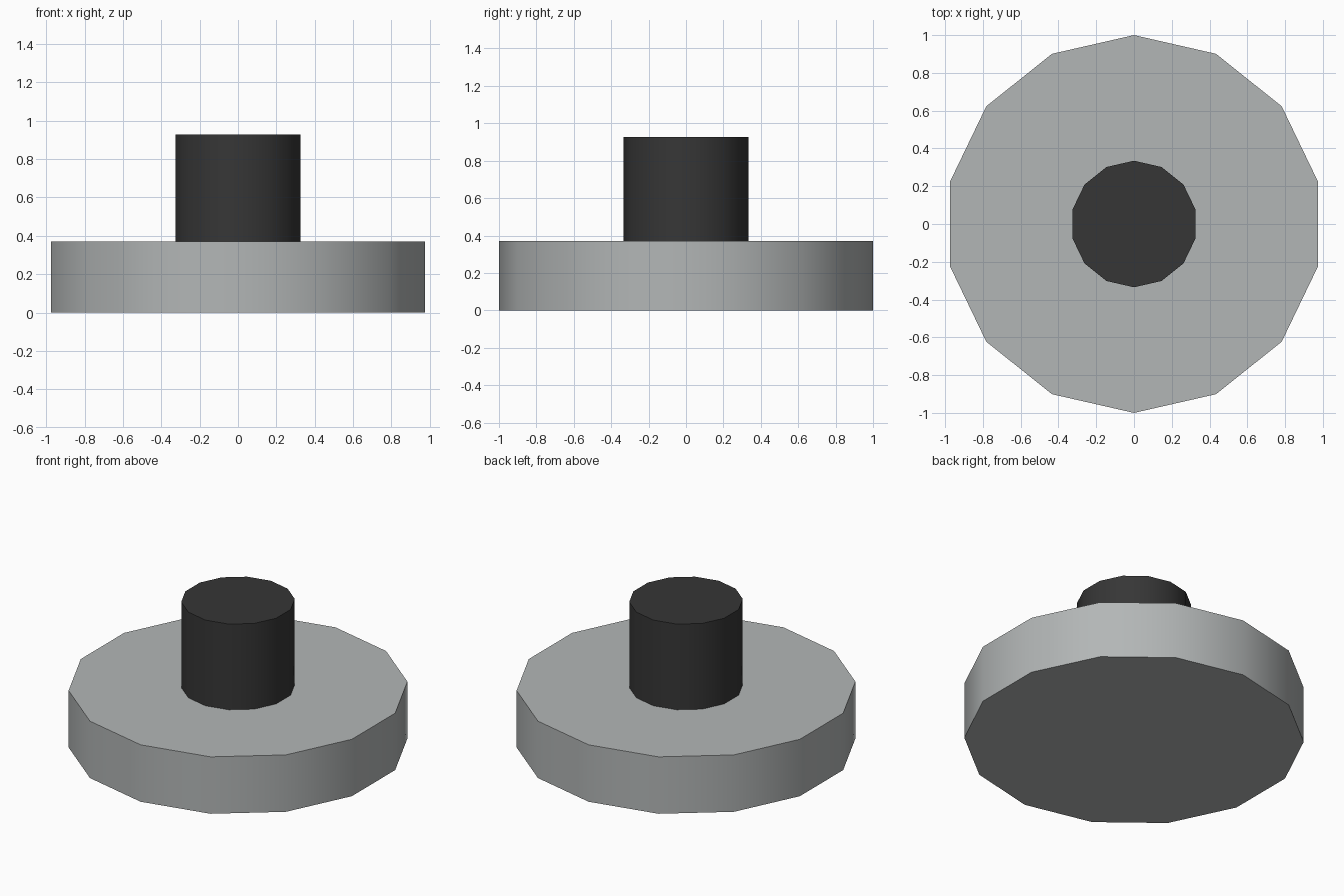
import bpy
import math

if "Cube" in bpy.data.objects:
    bpy.data.objects.remove(bpy.data.objects["Cube"])

SIDES = 14


def material(name, rgb):
    m = bpy.data.materials.new(name)
    m.diffuse_color = (*rgb, 1.0)
    m.use_nodes = True
    m.node_tree.nodes["Principled BSDF"].inputs["Base Color"].default_value = m.diffuse_color
    return m


def disc(name, radius, z0, z1, mat):
    # Upright cylinder with a corner on the y axis, smooth sides and sharp rims
    bpy.ops.mesh.primitive_cylinder_add(vertices=SIDES, radius=radius, depth=z1 - z0,
                                        location=(0, 0, (z0 + z1) / 2))
    ob = bpy.context.object
    ob.name = name
    ob.data.materials.append(mat)
    bpy.ops.object.shade_smooth_by_angle(angle=math.radians(40))
    return ob


grey = material("light grey", (0.45, 0.47, 0.47))
black = material("charcoal", (0.037, 0.037, 0.037))

# Wide base disc
disc("base", 1.0, 0.0, 0.37, grey)
# Central post
disc("post", 0.335, 0.37, 0.927, black)
